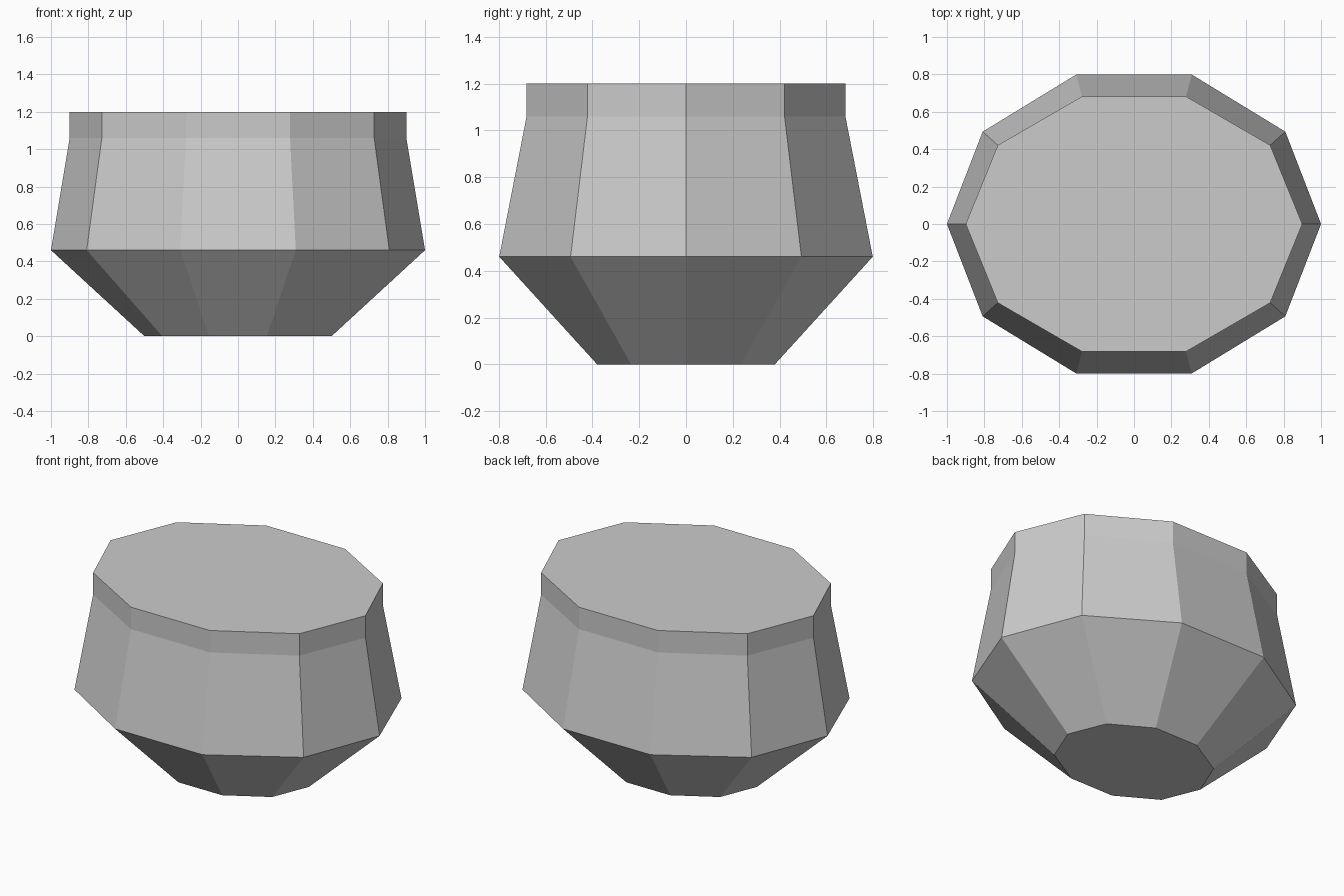
import bpy, bmesh, math

if "Cube" in bpy.data.objects:
    bpy.data.objects.remove(bpy.data.objects["Cube"])

SIDES = 10
# Each ring: height, half-width along x, radius along y
RINGS = [(0.0, 0.50, 0.40), (0.46, 1.0, 0.84), (1.06, 0.90, 0.717), (1.2, 0.90, 0.717)]

stone = bpy.data.materials.new("light_grey")
stone.diffuse_color = (0.6, 0.6, 0.6, 1.0)
stone.use_nodes = True
stone.node_tree.nodes["Principled BSDF"].inputs["Base Color"].default_value = stone.diffuse_color

# Faceted ten-sided body: tapered foot, sloping wall, straight rim, closed ends
bm = bmesh.new()
loops = []
for z, rx, ry in RINGS:
    angles = [2 * math.pi * i / SIDES for i in range(SIDES)]
    loops.append([bm.verts.new((rx * math.cos(a), ry * math.sin(a), z)) for a in angles])
for low, high in zip(loops, loops[1:]):
    for i in range(SIDES):
        j = (i + 1) % SIDES
        bm.faces.new((low[i], low[j], high[j], high[i]))
bm.faces.new(loops[0][::-1])
bm.faces.new(loops[-1])
bmesh.ops.recalc_face_normals(bm, faces=bm.faces)

mesh = bpy.data.meshes.new("faceted_body")
bm.to_mesh(mesh)
bm.free()
mesh.materials.append(stone)
body = bpy.data.objects.new("faceted_body", mesh)
bpy.context.collection.objects.link(body)
